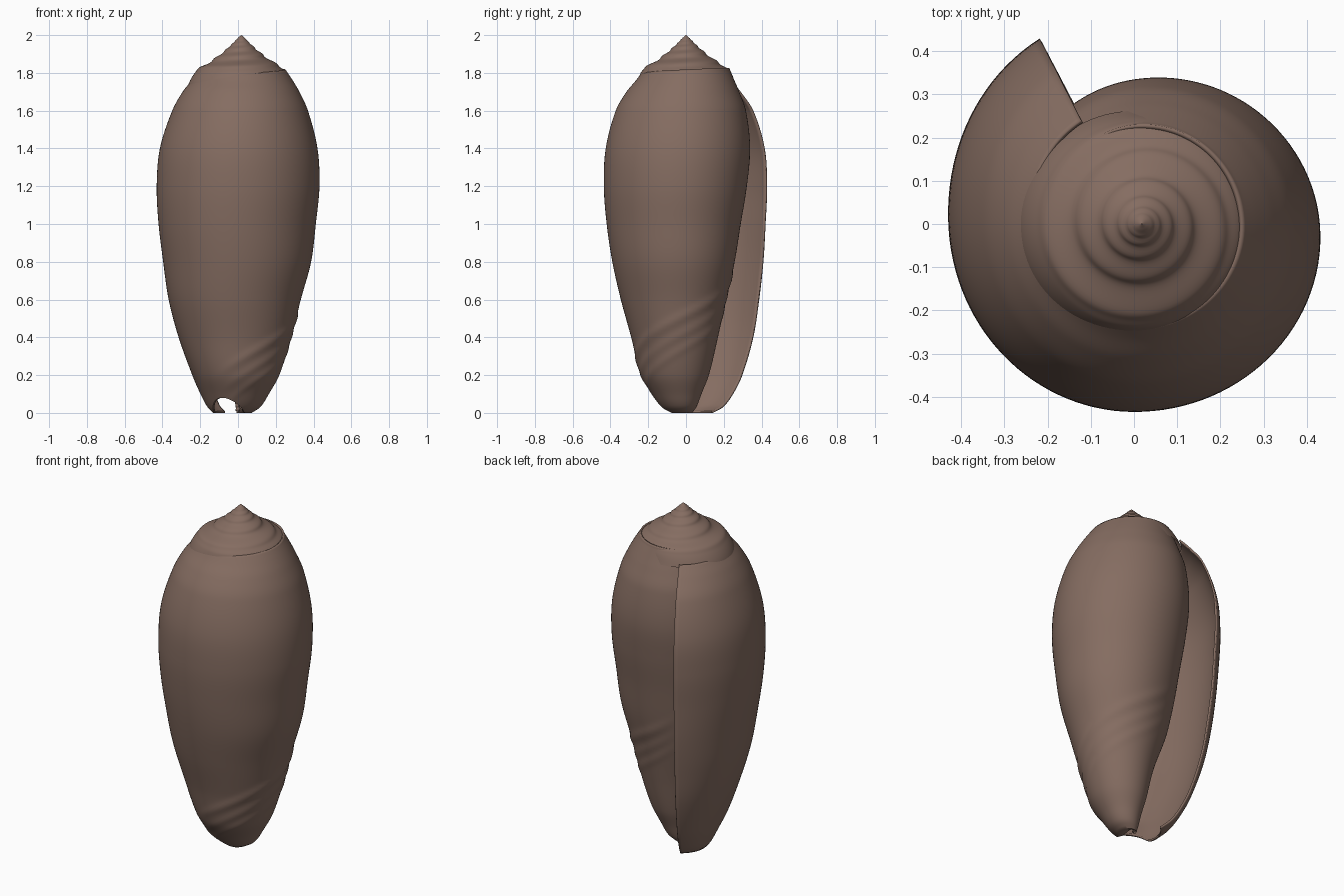
import bpy, math
from math import radians, sin, cos, pi, exp, log

cube = bpy.data.objects.get("Cube")
if cube:
    bpy.data.objects.remove(cube, do_unlink=True)

shell_brown = bpy.data.materials.new("shell_brown")
shell_brown.use_nodes = True
colour = (0.235, 0.152, 0.12, 1)
shell_brown.diffuse_color = colour
shell_brown.node_tree.nodes["Principled BSDF"].inputs["Base Color"].default_value = colour


def smooth_lookup(keys, values, x):
    """Cubic interpolation through unevenly spaced keys."""
    last = len(keys) - 1
    x = min(max(x, keys[0]), keys[last])
    i = 0
    while i < last - 1 and x > keys[i + 1]:
        i += 1

    def slope(k):
        a, b = max(k - 1, 0), min(k + 1, last)
        return (values[b] - values[a]) / (keys[b] - keys[a])

    h = keys[i + 1] - keys[i]
    t = (x - keys[i]) / h
    return ((1 + 2 * t) * (1 - t) ** 2 * values[i] + t * (1 - t) ** 2 * h * slope(i)
            + t * t * (3 - 2 * t) * values[i + 1] + t * t * (t - 1) * h * slope(i + 1))


def ramp(a, b, x):
    t = min(max((x - a) / (b - a), 0), 1)
    return t * t * (3 - 2 * t)


def grid_object(name, columns, faces_closed=False):
    """Skin a list of equally long vertex columns."""
    rows = len(columns[0])
    count = len(columns)
    verts = [v for column in columns for v in column]
    faces = []
    for i in range(count if faces_closed else count - 1):
        a, b = i * rows, (i + 1) % count * rows
        faces += [(a + j, b + j, b + j + 1, a + j + 1) for j in range(rows - 1)]
    mesh = bpy.data.meshes.new(name)
    mesh.from_pydata(verts, [], faces)
    mesh.materials.append(shell_brown)
    obj = bpy.data.objects.new(name, mesh)
    bpy.context.collection.objects.link(obj)
    bpy.ops.object.select_all(action="DESELECT")
    obj.select_set(True)
    bpy.context.view_layer.objects.active = obj
    bpy.ops.object.shade_smooth_by_angle(angle=radians(50))
    return obj


# Whorl radii at each height: z, lip, left side, front, right side, back
profile = [
    (0, .16, .13, .09, .07, .02),
    (.03, .22, .155, .13, .115, .035),
    (.1, .28, .19, .18, .16, .06),
    (.2, .335, .235, .24, .215, .1),
    (.4, .4, .31, .29, .28, .15),
    (.6, .435, .365, .345, .33, .2),
    (.8, .46, .395, .39, .385, .245),
    (1, .473, .42, .42, .41, .28),
    (1.2, .482, .43, .435, .43, .315),
    (1.4, .468, .413, .425, .42, .335),
    (1.6, .4, .348, .372, .37, .315),
    (1.7, .325, .293, .315, .325, .28),
    (1.76, .27, .245, .265, .29, .255),
    (1.82, .22, .2, .22, .25, .23),
]
heights = [row[0] for row in profile]
sides = list(zip(*profile))[1:]
LIP, END = 117, 690
angles = [LIP, 180, 270, 360, 450, 510, 600, END]


def whorl_radius(angle, z):
    radii = [smooth_lookup(heights, side, z) for side in sides]
    wide = ramp(.1, .65, z)
    back = radii[-1]
    # The sheet coils inward to form the columella
    radii += [back * (.4 + .45 * wide), back * (.25 + .4 * wide), back * (.15 + .25 * wide)]
    r = smooth_lookup(angles, radii, angle)
    # Slanting growth folds near the base
    fade = ramp(235, 290, angle) * (1 - ramp(430, 480, angle))
    line = z - .22 - .0027 * (angle - 250)
    fold = exp(-(line / .025) ** 2) + .6 * exp(-((line + .09) / .02) ** 2)
    fold += .6 * exp(-((line + .17) / .02) ** 2)
    return r + .007 * fade * fold


# Body whorl: one coiled sheet from the outer lip to the columella
columns = []
ROWS = 100
for i in range(192):
    angle = LIP + (END - LIP) * i / 191
    a = radians(angle)
    notch = max(0, cos(radians((angle - 240) * 1.6))) if abs(angle - 240) < 56 else 0
    low = .08 * notch ** 1.5
    top = 1.76 + .065 * ramp(LIP, 420, angle) - .05 * ramp(480, 540, angle)
    # Rounded underside closes the tip but leaves the lip open
    close = ramp(270, 320, angle)
    r = whorl_radius(angle, low)
    column = []
    for shrink, lift in ((.9, .03), (.5, .008)):
        s = 1 - shrink * close - .03 * (1 - close) * (1 + shrink)
        column.append((r * s * cos(a), r * s * sin(a), low + lift * close))
    for j in range(ROWS + 1):
        v = j / ROWS
        v = .5 * v + .25 * (1 - cos(pi * v))
        z = low + (top - low) * v
        r = whorl_radius(angle, z)
        column.append((r * cos(a), r * sin(a), z))
    columns.append(column)
body = grid_object("body_whorl", columns)
wall = body.modifiers.new("wall", "SOLIDIFY")
wall.thickness = .01
wall.offset = -1

# Spire: a pointed cone with a spiral seam
spire_z = [1.74, 1.8, 1.825, 1.85, 1.88, 1.92, 1.96, 1.985, 2]
spire_r = [.262, .24, .22, .18, .135, .085, .042, .018, .001]
columns = []
for i in range(96):
    a = 2 * pi * i / 96
    column = []
    for j in range(61):
        z = 1.74 + .26 * j / 60
        r = max(smooth_lookup(spire_z, spire_r, z), .001)
        phase = a + 2 * pi * log(r / .25) / log(1.65)
        r *= 1 + .045 * sin(phase) * ramp(1.8, 1.84, z)
        column.append((.018 * ramp(1.74, 1.84, z) + r * cos(a), r * sin(a), z))
    columns.append(column)
grid_object("spire", columns, True)
